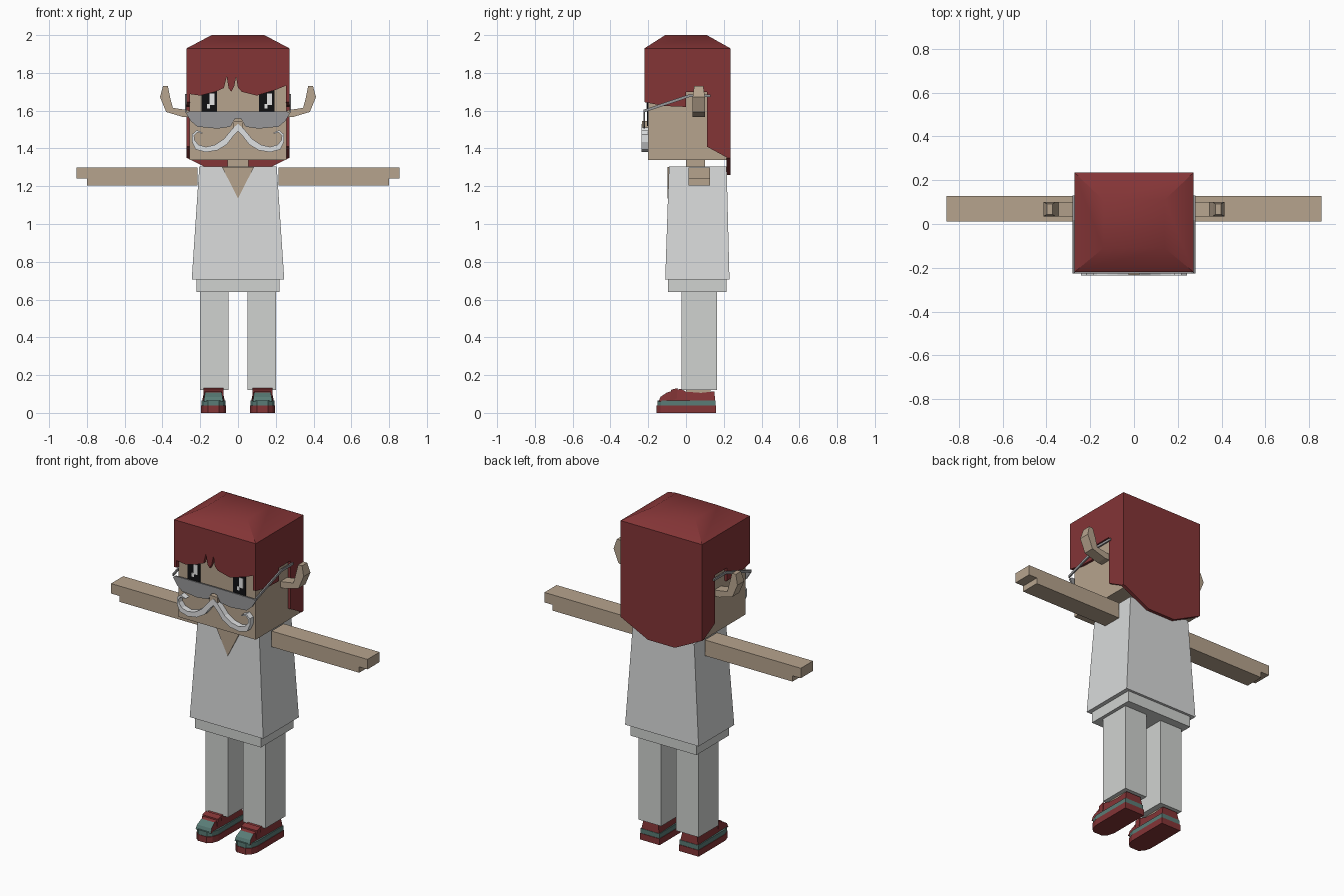
import bpy, bmesh

if "Cube" in bpy.data.objects:
    bpy.data.objects.remove(bpy.data.objects["Cube"])


def material(name, r, g, b):
    m = bpy.data.materials.new(name)
    m.use_nodes = True
    m.diffuse_color = (r, g, b, 1)
    m.node_tree.nodes["Principled BSDF"].inputs["Base Color"].default_value = (r, g, b, 1)
    return m


SKIN = material("skin", .47, .37, .27)
HAIR = material("dark_red", .23, .035, .037)
SHIRT = material("shirt_light_grey", .69, .70, .70)
PANTS = material("trouser_grey", .63, .65, .63)
STACHE = material("moustache_grey", .74, .75, .76)
GLASS = material("lens_grey", .31, .31, .32)
BLACK = material("black", .005, .005, .006)
WHITE = material("white", .9, .9, .9)
TEAL = material("teal", .10, .20, .18)


def finish(name, bm, *mats):
    bmesh.ops.recalc_face_normals(bm, faces=bm.faces[:])
    me = bpy.data.meshes.new(name)
    bm.to_mesh(me)
    bm.free()
    for m in mats:
        me.materials.append(m)
    ob = bpy.data.objects.new(name, me)
    bpy.context.collection.objects.link(ob)
    return ob


def loft(name, rings, *mats):
    """Skin rings of equal point count and cap both ends."""
    bm = bmesh.new()
    vs = [[bm.verts.new(p) for p in ring] for ring in rings]
    n = len(vs[0])
    for a, b in zip(vs, vs[1:]):
        for i in range(n):
            bm.faces.new((a[i], a[(i + 1) % n], b[(i + 1) % n], b[i]))
    bm.faces.new(vs[0])
    bm.faces.new(vs[-1])
    return finish(name, bm, *mats)


def prism(name, pts, axis, lo, hi, *mats, side=1):
    """Extrude a 2D profile along an axis; side=-1 mirrors it across x."""
    put = {"x": lambda p, d: (side * d, p[0], p[1]),
           "y": lambda p, d: (side * p[0], d, p[1]),
           "z": lambda p, d: (side * p[0], p[1], d)}[axis]
    return loft(name, [[put(p, d) for p in pts] for d in (lo, hi)], *mats)


def rect(x0, x1, y0, y1):
    return [(x0, y0), (x1, y0), (x1, y1), (x0, y1)]


def box(name, x0, x1, y0, y1, z0, z1, mat, side=1):
    return prism(name, rect(x0, x1, y0, y1), "z", z0, z1, mat, side=side)


def tapered(name, low, z0, high, z1, mat):
    return loft(name, [[(x, y, z) for x, y in rect(*r)] for r, z in ((low, z0), (high, z1))], mat)


# Head, neck and nose
box("head", -.258, .258, -.20, .215, 1.34, 1.92, SKIN)
box("neck", -.055, .055, 0, .10, 1.28, 1.35, SKIN)
prism("nose", rect(-.026, .026, 1.51, 1.545), "y", -.232, -.19, SKIN)

# Hair: domed cap, fringe, back panel
cap = tapered("hair_cap", (-.272, .272, -.22, .235), 1.93, (-.14, .14, -.11, .11), 2.0, HAIR)
bpy.context.view_layer.objects.active = cap
cap.select_set(True)
bpy.ops.object.shade_smooth_by_angle(angle=.65)
cap.select_set(False)

fringe = [(-.272, 1.93), (-.272, 1.69), (-.20, 1.68), (-.12, 1.70), (-.075, 1.72), (-.06, 1.78),
          (-.05, 1.72), (-.035, 1.70), (-.02, 1.73), (-.01, 1.78), (0, 1.72), (.02, 1.70),
          (.10, 1.68), (.2, 1.71), (.272, 1.74), (.272, 1.93)]
prism("hair_fringe", fringe, "y", -.22, -.20, HAIR)
back = [(-.272, 1.93), (-.272, 1.35), (-.09, 1.26), (.09, 1.26), (.272, 1.35), (.272, 1.93)]
prism("hair_back", back, "y", .215, .235, HAIR)
hair_side = [(-.22, 1.93), (-.22, 1.645), (-.12, 1.625), (0, 1.62), (0, 1.70), (.11, 1.70),
             (.11, 1.41), (.22, 1.35), (.22, 1.93)]

# Torso
tapered("shirt", (-.245, .245, -.11, .23), .705, (-.205, .205, -.09, .215), 1.305, SHIRT)
prism("neckline", [(-.085, 1.303), (.085, 1.303), (0, 1.135)], "y", -.099, -.088, SKIN)
box("hips", -.22, .22, -.095, .215, .64, .706, PANTS)

# Profiles of the paired parts
ear = [(.25, 1.566), (.29, 1.566), (.38, 1.593), (.413, 1.672), (.397, 1.73),
       (.371, 1.73), (.36, 1.672), (.345, 1.615), (.25, 1.60)]
lens = [(0, 1.597), (.26, 1.595), (.275, 1.585), (.25, 1.545), (.215, 1.515), (.11, 1.505),
        (.04, 1.515), (.018, 1.555), (0, 1.56)]
temple = [(-.225, 1.59), (.02, 1.672), (.13, 1.672), (.13, 1.685), (.018, 1.687), (-.225, 1.605)]
arm = [(.215, 1.205), (.80, 1.205), (.80, 1.24), (.855, 1.24), (.855, 1.30), (.215, 1.30)]
whisker_top = [(0, 1.53), (.03, 1.505), (.075, 1.45), (.12, 1.42), (.17, 1.408), (.21, 1.42),
               (.23, 1.445), (.232, 1.468), (.215, 1.485), (.19, 1.478)]
whisker_low = [(0, 1.49), (.025, 1.465), (.06, 1.42), (.11, 1.39), (.17, 1.38), (.225, 1.395),
               (.243, 1.435), (.243, 1.475), (.218, 1.497), (.185, 1.482)]


def shoe_outline(half, front, back):
    right = [(half, back), (half, front + .06), (half * .8, front + .02), (half * .45, front)]
    return [(.13 + x, y) for x, y in right] + [(.13 - x, y) for x, y in reversed(right)]


shoe_top = [(-.145, .06), (-.135, .085), (-.10, .108), (-.055, .122), (-.025, .127),
            (.0, .112), (.08, .106), (.15, .114), (.155, .06)]

for side, tag in ((1, "left"), (-1, "right")):
    prism(tag + "_hair_side", hair_side, "x", .255, .272, HAIR, side=side)

    # Ear, narrowing slightly to its tip
    ob = prism(tag + "_ear", ear, "y", .035, .10, SKIN, side=side)
    for v in ob.data.vertices:
        if v.co.z > 1.70:
            v.co.y = .0675 + (v.co.y - .0675) * .75

    # Eye with highlights that fall on the same side of both eyes
    c = side * .152
    box(tag + "_eye", c - .042, c + .042, -.206, -.199, 1.52, 1.72, BLACK)
    box(tag + "_eye_shine", c + .002, c + .028, -.209, -.205, 1.63, 1.69, WHITE)
    box(tag + "_eye_glint", c - .012, c + .004, -.209, -.205, 1.612, 1.635, WHITE)

    # Glasses
    prism(tag + "_lens", lens, "y", -.226, -.217, GLASS, side=side)
    prism(tag + "_temple", temple, "x", .272, .28, GLASS, side=side)

    # Moustache half: a curling ribbon
    rings = [[(side * x, y, z) for (x, z), y in ((a, -.235), (b, -.235), (b, -.198), (a, -.198))]
             for a, b in zip(whisker_top, whisker_low)]
    loft(tag + "_moustache", rings, STACHE)

    # Limbs
    prism(tag + "_arm", arm, "y", .012, .128, SKIN, side=side)
    box(tag + "_trouser_leg", .05, .20, -.025, .165, .12, .65, PANTS, side)
    box(tag + "_ankle", .085, .175, .0, .13, .06, .121, SKIN, side)

    # Shoe: sole, band, upper with contrasting toe, strap
    prism(tag + "_shoe_sole", shoe_outline(.066, -.155, .16), "z", 0, .038, HAIR, side=side)
    prism(tag + "_shoe_band", shoe_outline(.063, -.152, .157), "z", .038, .066, TEAL, side=side)
    upper = prism(tag + "_shoe_upper", shoe_top, "x", .07, .19, HAIR, TEAL, side=side)
    for v in upper.data.vertices:
        squeeze = 1 - max(0, v.co.z - .07) * 4
        if v.co.y < -.1:
            squeeze *= .85
        v.co.x = side * .13 + (v.co.x - side * .13) * squeeze
    for f in upper.data.polygons:
        if f.center.y < -.09:
            f.material_index = 1
    strap = [(-.085, .066), (-.05, .066), (-.045, .131), (-.08, .122)]
    prism(tag + "_shoe_strap", strap, "x", .078, .182, HAIR, side=side)
